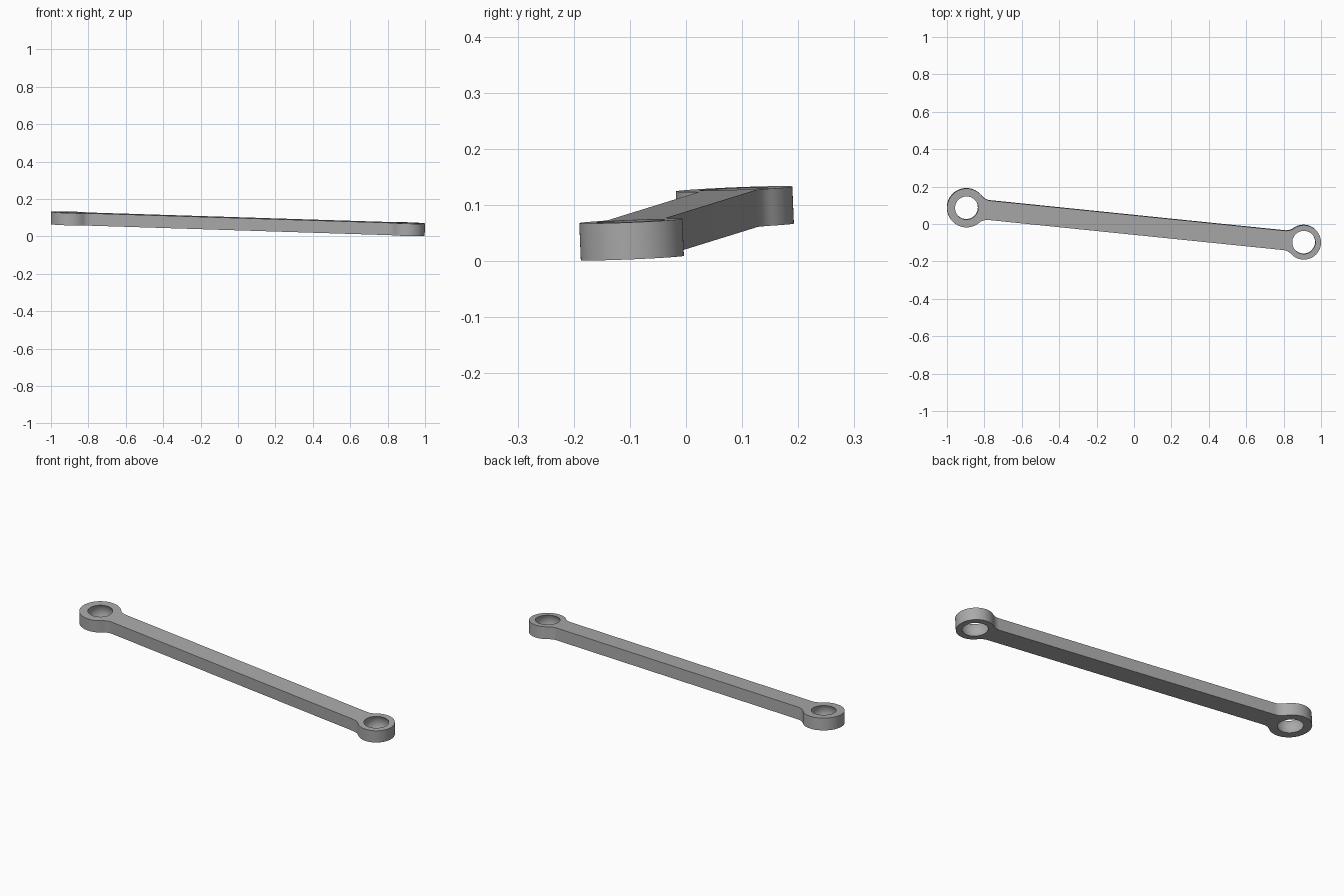
import bpy, bmesh, math
from mathutils import Vector, Matrix

if "Cube" in bpy.data.objects:
    bpy.data.objects.remove(bpy.data.objects["Cube"], do_unlink=True)

# Main dimensions
BIG_EYE = Vector((-0.896, 0.087, 0.0955))
SMALL_EYE = Vector((0.907, -0.097, 0.0385))
BIG_R, SMALL_R = 0.104, 0.092
HALF_WIDTH, THICK, FILLET, BALL_R = 0.052, 0.066, 0.07, 0.07

# Frame of the tilted link: x along the rod, z through the eyes
span = SMALL_EYE - BIG_EYE
length = span.length
ax = span.normalized()
az = Vector((0.0273, -0.042, 1.0))
az = (az - ax * az.dot(ax)).normalized()
ay = az.cross(ax)
frame = Matrix((ax, ay, az)).transposed().to_4x4()
frame.translation = BIG_EYE

# Grey metal
metal = bpy.data.materials.new("grey_metal")
metal.use_nodes = True
grey = (0.4, 0.4, 0.4, 1)
metal.diffuse_color = grey
metal.node_tree.nodes["Principled BSDF"].inputs["Base Color"].default_value = grey


def arc(cx, cy, r, a0, a1, n):
    return [(cx + r * math.cos(a0 + (a1 - a0) * i / n),
             cy + r * math.sin(a0 + (a1 - a0) * i / n)) for i in range(n + 1)]


def eye_end(radius):
    """Outline of an eye at the origin, with fillets into a rod towards +x."""
    cy = HALF_WIDTH + FILLET
    cx = math.sqrt((radius + FILLET) ** 2 - cy ** 2)
    a = math.atan2(cy, cx)
    fillet = arc(cx, cy, FILLET, -math.pi / 2, a - math.pi, 10)
    ring = arc(0, 0, radius, a, 2 * math.pi - a, 64)
    return fillet + ring[1:-1] + [(x, -y) for x, y in reversed(fillet)]


# Link body: one closed outline, extruded
outline = eye_end(BIG_R) + [(length - x, -y) for x, y in eye_end(SMALL_R)]
bm = bmesh.new()
face = bm.faces.new([bm.verts.new((x, y, -THICK / 2)) for x, y in outline])
ext = bmesh.ops.extrude_face_region(bm, geom=[face])
bmesh.ops.translate(bm, vec=(0, 0, THICK),
                    verts=[v for v in ext["geom"] if isinstance(v, bmesh.types.BMVert)])
bmesh.ops.recalc_face_normals(bm, faces=bm.faces)
mesh = bpy.data.meshes.new("link_rod")
bm.to_mesh(mesh)
bm.free()
mesh.materials.append(metal)
link = bpy.data.objects.new("link_rod", mesh)
link.matrix_world = frame
bpy.context.collection.objects.link(link)

# Spherical ball sockets through both eyes
for name, x in (("big_socket", 0), ("small_socket", length)):
    bm = bmesh.new()
    bmesh.ops.create_uvsphere(bm, u_segments=64, v_segments=48, radius=BALL_R,
                              matrix=Matrix.Translation((x, 0, 0)))
    ball_mesh = bpy.data.meshes.new(name)
    bm.to_mesh(ball_mesh)
    bm.free()
    ball_mesh.materials.append(metal)
    ball = bpy.data.objects.new(name, ball_mesh)
    ball.matrix_world = frame
    ball.hide_render = True
    bpy.context.collection.objects.link(ball)
    bpy.ops.object.select_all(action='DESELECT')
    link.select_set(True)
    bpy.context.view_layer.objects.active = link
    cut = link.modifiers.new(name, 'BOOLEAN')
    cut.operation = 'DIFFERENCE'
    cut.solver = 'EXACT'
    cut.object = ball
    bpy.ops.object.modifier_apply(modifier=cut.name)
    bpy.data.objects.remove(ball, do_unlink=True)

bpy.ops.object.shade_smooth_by_angle(angle=math.radians(35))
